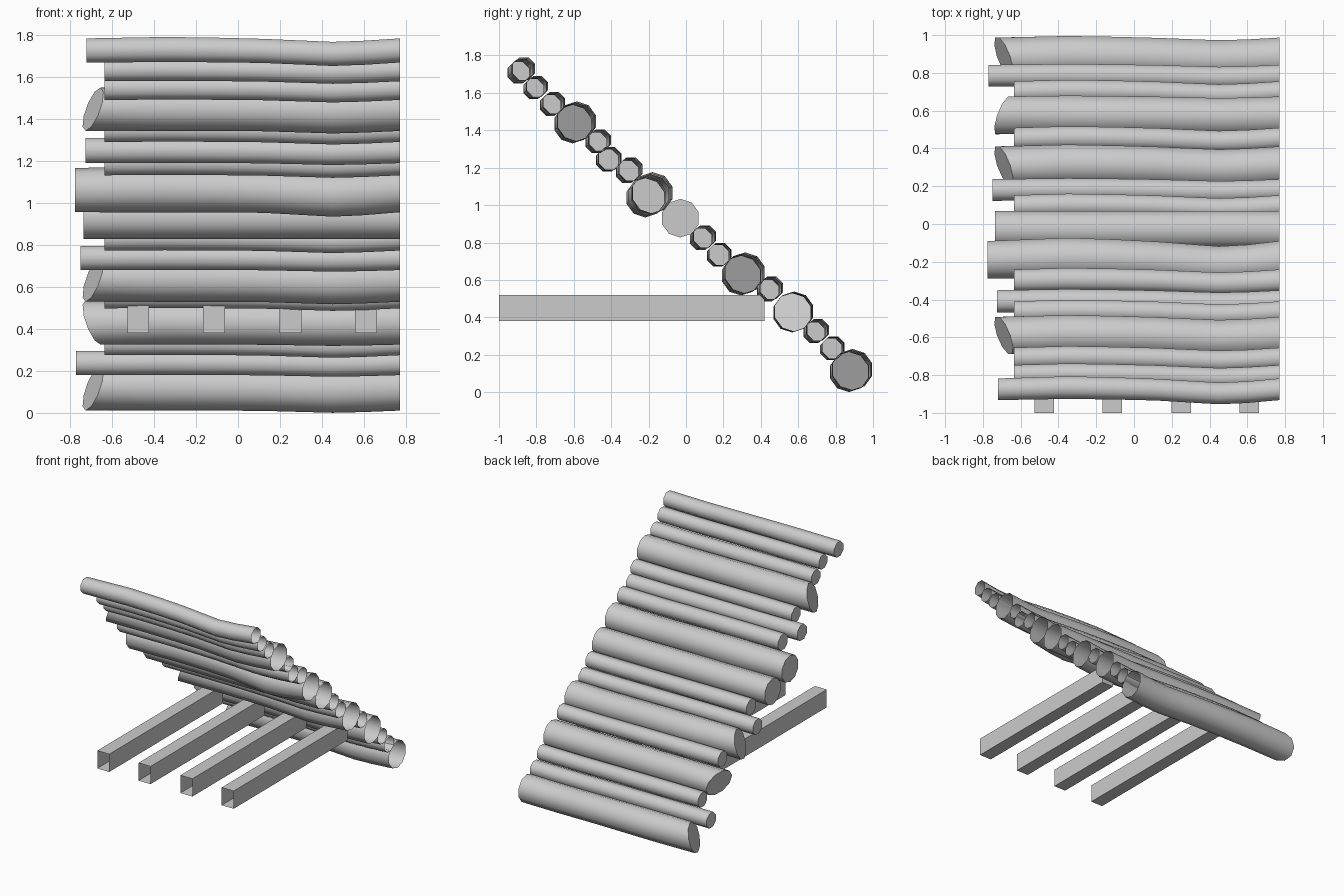
import bpy, bmesh, math

if "Cube" in bpy.data.objects:
    bpy.data.objects.remove(bpy.data.objects["Cube"])

RIGHT = 0.77
# drift of a log along x: (x, dy, dz, radius factor)
BEND = [(-0.35, 0.008, 0.004, 1.04), (-0.1, 0.004, 0.002, 1.02), (0.12, -0.002, -0.002, 1.0),
        (0.3, -0.012, -0.009, 1.0), (0.45, -0.02, -0.015, 1.0), (0.6, -0.014, -0.01, 1.0)]

# y, z, radius, left end x, slant of the left cut, bend strength
LOGS = [
    (-0.875, 1.725, 0.062, -0.72, 0, 1.1),
    (-0.80, 1.632, 0.058, -0.635, 0, 0.8),
    (-0.71, 1.545, 0.060, -0.635, 0, 0.8),
    (-0.59, 1.445, 0.103, -0.69, 0.05, 0.8),
    (-0.465, 1.345, 0.060, -0.635, 0, 0.8),
    (-0.41, 1.248, 0.064, -0.725, 0, 0.6),
    (-0.30, 1.19, 0.064, -0.635, 0, 0.8),
    (-0.19, 1.06, 0.105, -0.775, 0, 1.4),
    (-0.03, 0.93, 0.103, -0.735, 0, 0),
    (0.095, 0.83, 0.062, -0.635, 0, 0.8),
    (0.18, 0.737, 0.062, -0.75, 0, 0.5),
    (0.31, 0.635, 0.106, -0.69, 0.05, 0.8),
    (0.452, 0.555, 0.062, -0.635, 0, 0.8),
    (0.575, 0.43, 0.105, -0.69, -0.05, 0.4),
    (0.70, 0.33, 0.060, -0.635, 0, 0.8),
    (0.785, 0.237, 0.062, -0.77, 0, 0.5),
    (0.885, 0.118, 0.107, -0.69, 0.05, 0.7),
]


def finish(bm, name, smooth):
    bmesh.ops.recalc_face_normals(bm, faces=bm.faces)
    mesh = bpy.data.meshes.new(name)
    bm.to_mesh(mesh)
    bm.free()
    ob = bpy.data.objects.new(name, mesh)
    bpy.context.collection.objects.link(ob)
    if smooth:
        bpy.ops.object.select_all(action='DESELECT')
        ob.select_set(True)
        bpy.context.view_layer.objects.active = ob
        bpy.ops.object.shade_smooth_by_angle(angle=math.radians(50))


def loft(rings, name, smooth):
    """Tube through the rings, capped at the first ring and open at the last."""
    bm = bmesh.new()
    loops = [[bm.verts.new(p) for p in ring] for ring in rings]
    n = len(loops[0])
    for a, b in zip(loops, loops[1:]):
        for i in range(n):
            j = (i + 1) % n
            bm.faces.new((a[i], a[j], b[j], b[i]))
    bm.faces.new(loops[0])
    finish(bm, name, smooth)


def log(index, y, z, r, left, slant, bend):
    sides = 10 if r > 0.08 else 8
    stations = [(left, 0, 0, 1)] + (BEND if bend else []) + [(RIGHT, 0, 0, 1)]
    rings = []
    for k, (x, dy, dz, f) in enumerate(stations):
        ring = []
        for i in range(sides):
            a = 2 * math.pi * (i + 0.5) / sides
            c, s = math.cos(a), math.sin(a)
            # the left cut slants along the slope of the wall
            cut = slant * (s - c) / math.sqrt(2) if k == 0 else 0
            rr = r * (1 + (f - 1) * bend)
            ring.append((x + cut, y + dy * bend + rr * c, z + dz * bend + rr * s))
        rings.append(ring)
    loft(rings, f"log_{index:02d}", True)


# Sloping wall of logs
for n, spec in enumerate(LOGS, 1):
    log(n, *spec)

# Square support beams, open at the front end
for n, x in enumerate((-0.475, -0.115, 0.25, 0.61), 1):
    rings = [[(x + sx * 0.052, y, 0.45 + sz * 0.07)
              for sx, sz in ((-1, -1), (1, -1), (1, 1), (-1, 1))] for y in (0.42, -1.0)]
    loft(rings, f"support_beam_{n}", False)
